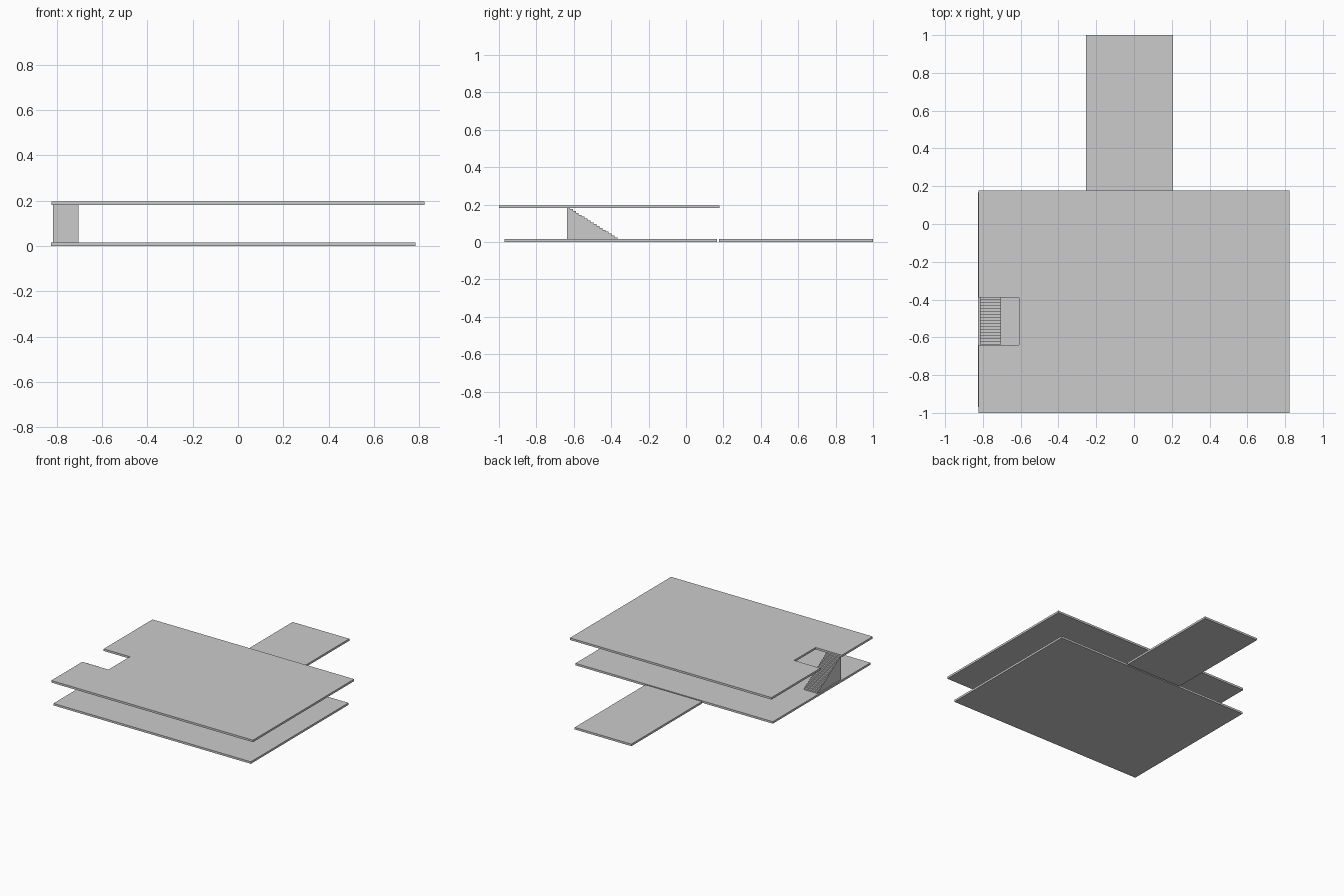
import bpy, bmesh

if "Cube" in bpy.data.objects:
    bpy.data.objects.remove(bpy.data.objects["Cube"])


def extrude(name, pts, vec):
    """Make a solid by extruding a flat outline along vec."""
    bm = bmesh.new()
    face = bm.faces.new([bm.verts.new(p) for p in pts])
    ext = bmesh.ops.extrude_face_region(bm, geom=[face])
    verts = [g for g in ext["geom"] if isinstance(g, bmesh.types.BMVert)]
    bmesh.ops.translate(bm, verts=verts, vec=vec)
    bmesh.ops.recalc_face_normals(bm, faces=bm.faces)
    mesh = bpy.data.meshes.new(name)
    bm.to_mesh(mesh)
    bm.free()
    obj = bpy.data.objects.new(name, mesh)
    bpy.context.collection.objects.link(obj)
    return obj


def slab(name, outline, z):
    return extrude(name, [(x, y, z) for x, y in outline], (0, 0, THICK))


def rect(x0, x1, y0, y1):
    return [(x0, y0), (x1, y0), (x1, y1), (x0, y1)]


THICK = 0.015
UPPER_Z = 0.181

# Ground floor and the walkway behind it
slab("ground_floor", rect(-0.825, 0.784, -0.97, 0.167), 0)
slab("walkway", rect(-0.255, 0.207, 0.177, 1.0), 0)

# Upper floor with a stairwell notch in its left edge
slab("upper_floor", [
    (-0.822, -1.0), (0.822, -1.0), (0.822, 0.178), (-0.822, 0.178),
    (-0.822, -0.39), (-0.608, -0.39), (-0.608, -0.64), (-0.822, -0.64),
], UPPER_Z)

# Solid stair, rising towards the front
STEPS = 17
y_back, y_front = -0.367, -0.637
z_low, z_high = THICK, 0.186
run = (y_back - y_front) / STEPS
rise = (z_high - z_low) / STEPS
profile = [(-0.816, y_front, z_low), (-0.816, y_back, z_low)]
for i in range(STEPS):
    z = z_low + (i + 1) * rise
    profile += [(-0.816, y_back - i * run, z), (-0.816, y_back - (i + 1) * run, z)]
extrude("staircase", profile, (0.112, 0, 0))
